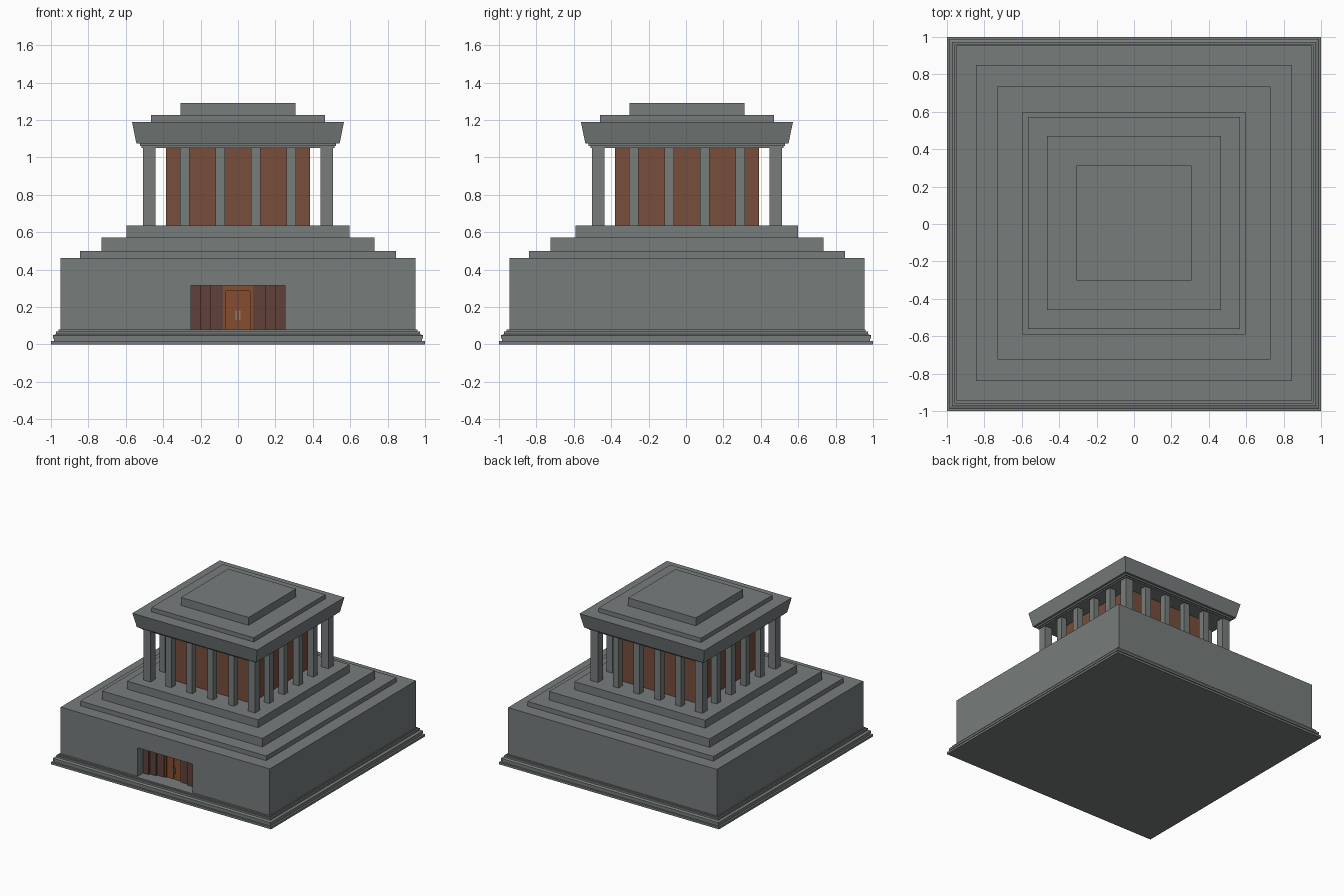
import bpy, bmesh

if "Cube" in bpy.data.objects:
    bpy.data.objects.remove(bpy.data.objects["Cube"])

CY = 0.005  # the upper tiers sit slightly back


def material(name, rgb):
    m = bpy.data.materials.new(name)
    m.diffuse_color = (*rgb, 1)
    m.use_nodes = True
    m.node_tree.nodes["Principled BSDF"].inputs["Base Color"].default_value = m.diffuse_color
    return m


GREY = material("grey granite", (0.185, 0.205, 0.202))
RED = material("red brown wall", (0.185, 0.075, 0.045))
MAROON = material("dark maroon panel", (0.115, 0.052, 0.042))
DOOR = material("orange brown door", (0.24, 0.075, 0.028))
BRASS = material("pale handle", (0.30, 0.20, 0.13))


def finish(name, bm, mat):
    bmesh.ops.recalc_face_normals(bm, faces=bm.faces)
    me = bpy.data.meshes.new(name)
    bm.to_mesh(me)
    bm.free()
    me.materials.append(mat)
    ob = bpy.data.objects.new(name, me)
    bpy.context.collection.objects.link(ob)
    return ob


def tiers(name, profile, mat, cy=CY):
    """Closed square solid swept through (half width, z) points."""
    bm = bmesh.new()
    rings = [[bm.verts.new((sx * h, cy + sy * h, z))
              for sx, sy in ((-1, -1), (1, -1), (1, 1), (-1, 1))] for h, z in profile]
    for a, b in zip(rings, rings[1:]):
        for i in range(4):
            j = (i + 1) % 4
            bm.faces.new((a[i], a[j], b[j], b[i]))
    bm.faces.new(rings[0])
    bm.faces.new(rings[-1])
    return finish(name, bm, mat)


def box(name, x0, x1, y0, y1, z0, z1, mat):
    bm = bmesh.new()
    bmesh.ops.create_cube(bm, size=1)
    for v in bm.verts:
        v.co = ((x0 + x1) / 2 + v.co.x * (x1 - x0),
                (y0 + y1) / 2 + v.co.y * (y1 - y0),
                (z0 + z1) / 2 + v.co.z * (z1 - z0))
    return finish(name, bm, mat)


# Moulded plinth
tiers("plinth", [(1.0, 0), (1.0, 0.018), (0.985, 0.018), (0.985, 0.03), (0.99, 0.03),
                 (0.99, 0.048), (0.972, 0.055), (0.972, 0.07), (0.96, 0.07), (0.96, 0.08)], GREY, 0)

# Main block with an entrance recess cut out of the front
body = tiers("main_block", [(0.95, 0.08), (0.95, 0.462)], GREY)
cutter = box("recess_cutter", -0.25, 0.25, -1.1, -0.80, 0.0801 - 0.02, 0.315, GREY)
cutter.hide_render = True
mod = body.modifiers.new("recess", "BOOLEAN")
mod.object = cutter
mod.solver = "EXACT"
bpy.context.view_layer.objects.active = body
bpy.ops.object.modifier_apply(modifier="recess")
bpy.data.objects.remove(cutter)

# Stepped terraces
tiers("terraces", [(0.845, 0.462), (0.845, 0.50), (0.73, 0.50), (0.73, 0.57),
                   (0.595, 0.57), (0.595, 0.635)], GREY)

# Entrance: panels stepping back toward the door on both sides
for s, side in ((-1, "left"), (1, "right")):
    for i, (a, b, y) in enumerate(((0.20, 0.25, -0.875), (0.145, 0.20, -0.86), (0.08, 0.145, -0.845))):
        x0, x1 = sorted((s * a, s * b))
        box(f"{side}_entrance_panel_{i + 1}", x0, x1, y, -0.79, 0.08, 0.315, MAROON)
    x0, x1 = sorted((s * 0.003, s * 0.065))
    box(f"{side}_door_leaf", x0, x1, -0.83, -0.79, 0.08, 0.285, DOOR)
    x0, x1 = sorted((s * 0.006, s * 0.014))
    box(f"{side}_door_handle", x0, x1, -0.838, -0.83, 0.13, 0.18, BRASS)
    x0, x1 = sorted((s * 0.065, s * 0.08))
    box(f"{side}_door_jamb", x0, x1, -0.84, -0.79, 0.08, 0.315, DOOR)
box("door_header", -0.065, 0.065, -0.84, -0.79, 0.285, 0.315, DOOR)
box("door_seam", -0.003, 0.003, -0.825, -0.79, 0.08, 0.285, MAROON)

# Inner chamber
tiers("chamber", [(0.385, 0.635), (0.385, 1.05)], RED)

# Colonnade: six columns per side, thicker at the corners
for i in range(6):
    for j in range(6):
        if i in (0, 5) or j in (0, 5):
            r = 0.033 if i in (0, 5) and j in (0, 5) else 0.026
            x, y = -0.475 + 0.19 * i, CY - 0.475 + 0.19 * j
            box(f"column_{i}_{j}", x - r, x + r, y - r, y + r, 0.635, 1.05, GREY)

# Flared cornice and stepped roof
tiers("cornice_and_roof", [(0.515, 1.05), (0.515, 1.06), (0.525, 1.06), (0.525, 1.073),
                           (0.543, 1.073), (0.567, 1.19), (0.465, 1.19), (0.465, 1.225),
                           (0.308, 1.225), (0.308, 1.29)], GREY)
